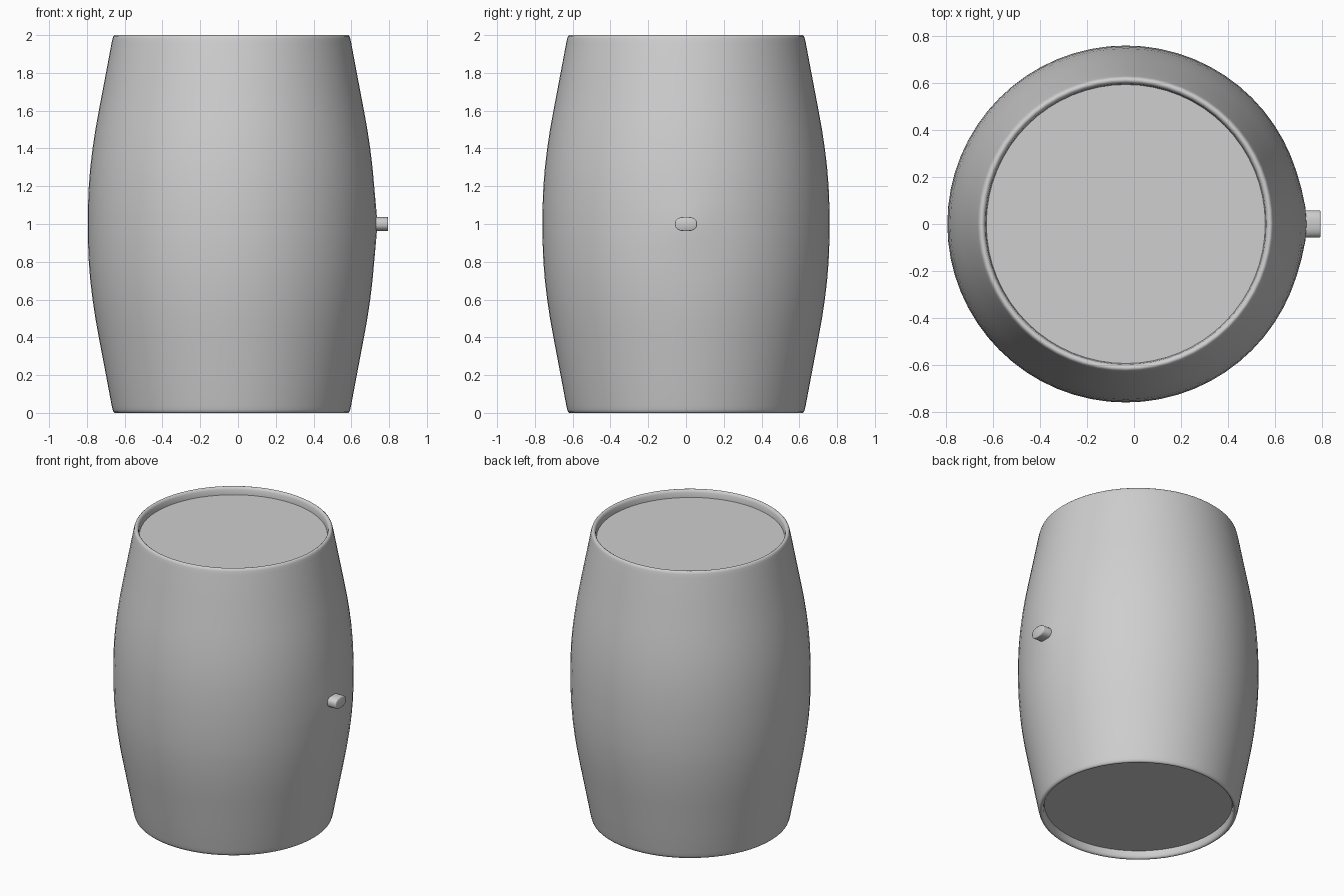
import bpy
import bmesh
from math import cos, sin, tau, exp, radians, copysign

cube = bpy.data.objects.get("Cube")
if cube:
    bpy.data.objects.remove(cube, do_unlink=True)

grey = bpy.data.materials.new("plain_grey")
grey.use_nodes = True
colour = (0.62, 0.62, 0.62, 1)
grey.diffuse_color = colour
grey.node_tree.nodes["Principled BSDF"].inputs["Base Color"].default_value = colour

CENTRE_X = -0.035


def loft(name, rings):
    """Skin a list of equal rings and cap both ends."""
    bm = bmesh.new()
    loops = [[bm.verts.new(p) for p in ring] for ring in rings]
    n = len(loops[0])
    for a, b in zip(loops, loops[1:]):
        for i in range(n):
            j = (i + 1) % n
            bm.faces.new((a[i], a[j], b[j], b[i]))
    bm.faces.new(loops[0][::-1])
    bm.faces.new(loops[-1])
    bmesh.ops.recalc_face_normals(bm, faces=bm.faces)
    mesh = bpy.data.meshes.new(name)
    bm.to_mesh(mesh)
    bm.free()
    mesh.materials.append(grey)
    obj = bpy.data.objects.new(name, mesh)
    bpy.context.collection.objects.link(obj)
    bpy.ops.object.select_all(action="DESELECT")
    obj.select_set(True)
    bpy.context.view_layer.objects.active = obj
    bpy.ops.object.shade_smooth_by_angle(angle=radians(45))
    return obj


# Barrel: half profile (radius, height above the middle), mirrored downwards
half = [(0.76, 0), (0.76, 0.05), (0.759, 0.1), (0.755, 0.2), (0.747, 0.3),
        (0.735, 0.4), (0.72, 0.5), (0.702, 0.6), (0.664, 0.8), (0.634, 0.96),
        (0.629, 0.982), (0.625, 0.994), (0.618, 1), (0.61, 1), (0.603, 0.995),
        (0.598, 0.984), (0.595, 0.96), (0.594, 0.95)]
profile = [(r, 1 - h) for r, h in reversed(half[1:])] + [(r, 1 + h) for r, h in half]


def barrel_ring(r, z, n=64):
    ring = []
    for i in range(n):
        a = tau * i / n
        x, y = r * cos(a), r * sin(a)
        # slight swelling of the wall around the plug
        if x > 0:
            x += 0.011 * exp(-((y / 0.13) ** 2 + ((z - 1) / 0.13) ** 2))
        ring.append((x + CENTRE_X, y, z))
    return ring


loft("barrel_body", [barrel_ring(r, z) for r, z in profile])


# Plug: short rounded-oval peg on the left side
def plug_ring(x, scale, n=32):
    ring = []
    for i in range(n):
        c, s = cos(tau * i / n), sin(tau * i / n)
        y = copysign(abs(c) ** 0.8, c) * 0.058 * scale
        z = copysign(abs(s) ** 0.8, s) * 0.038 * scale
        ring.append((x, y, 1 + z))
    return ring


loft("side_plug", [plug_ring(0.7, 1), plug_ring(0.788, 1),
                   plug_ring(0.793, 0.97), plug_ring(0.795, 0.9)])
